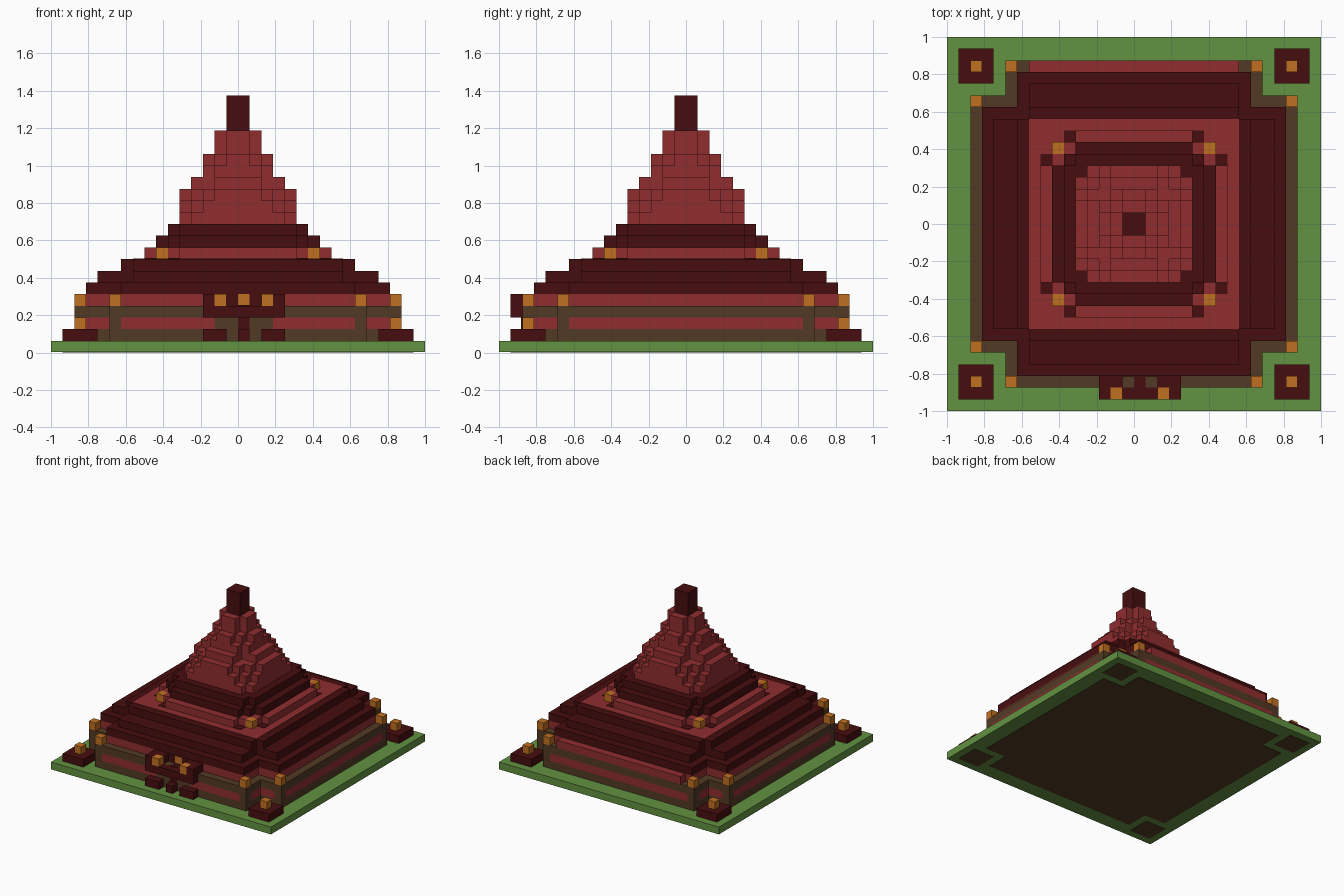
import bpy
import bmesh

U = 0.0625  # block size
if "Cube" in bpy.data.objects:
    bpy.data.objects.remove(bpy.data.objects["Cube"])


def linear(c):
    c /= 255
    return c / 12.92 if c < 0.04045 else ((c + 0.055) / 1.055) ** 2.4


def material(name, *rgb):
    m = bpy.data.materials.new(name)
    m.use_nodes = True
    col = [linear(c) for c in rgb] + [1]
    m.diffuse_color = col
    m.node_tree.nodes["Principled BSDF"].inputs["Base Color"].default_value = col
    return m


green = material("grass green", 98, 146, 65)
brown = material("timber brown", 82, 58, 36)
dark = material("dark maroon", 70, 13, 15)
red = material("brick red", 144, 45, 47)
orange = material("lantern orange", 192, 112, 33)


def finish(name, bm, mat):
    bmesh.ops.recalc_face_normals(bm, faces=bm.faces)
    me = bpy.data.meshes.new(name)
    bm.to_mesh(me)
    bm.free()
    me.materials.append(mat)
    ob = bpy.data.objects.new(name, me)
    bpy.context.collection.objects.link(ob)
    return ob


def prism(name, outline, z0, z1, mat):
    """Extrude a plan outline between two heights, all in blocks."""
    bm = bmesh.new()
    base = bm.faces.new([bm.verts.new((x * U, y * U, z0 * U)) for x, y in outline])
    top = bmesh.ops.extrude_face_region(bm, geom=[base])["geom"]
    verts = [v for v in top if isinstance(v, bmesh.types.BMVert)]
    bmesh.ops.translate(bm, verts=verts, vec=(0, 0, (z1 - z0) * U))
    return finish(name, bm, mat)


def box(name, x0, x1, y0, y1, z0, z1, mat):
    return prism(name, [(x0, y0), (x1, y0), (x1, y1), (x0, y1)], z0, z1, mat)


def tier(name, steps, z0, z1, mat):
    """Symmetric tier whose quarter plan is a staircase of corners."""
    q = [steps[0]]
    for a, b in zip(steps, steps[1:]):
        q += [(b[0], a[1]), b]
    outline = (q + [(-x, y) for x, y in reversed(q)]
               + [(-x, -y) for x, y in q] + [(x, -y) for x, y in reversed(q)])
    return prism(name, outline, z0, z1, mat)


def four(name, a, b, c, d, z0, z1, mat):
    """The same box in all four quarters."""
    for sx in (1, -1):
        for sy in (1, -1):
            side = ("front" if sy < 0 else "back") + ("_left" if sx > 0 else "_right")
            xs, ys = sorted((a * sx, b * sx)), sorted((c * sy, d * sy))
            box(f"{name}_{side}", *xs, *ys, z0, z1, mat)


def pair(a, b):
    return [(a, b), (b, a)]


# Ground with earth patches underneath
box("ground", -16, 16, -16, 16, 0.04, 1, green)
tier("earth_patch", pair(14, 11), 0, 0.05, brown)
four("earth_corner", 12, 15, 12, 15, 0, 0.05, brown)

# Corner pedestals with lanterns
four("pedestal", 12, 15, 12, 15, 1, 2, dark)
four("pedestal_lantern", 13, 14, 13, 14, 2, 3, orange)

# Walls: timber base, brick band between posts, timber ledge, upper brick
tier("wall_base", pair(14, 11), 1, 2, brown)
tier("wall_band", [(14, 10), (13, 11), (11, 13), (10, 14)], 2, 3, red)
four("side_post", 13, 14, 10, 11, 2, 3, brown)
four("end_post", 10, 11, 13, 14, 2, 3, brown)
tier("wall_ledge", pair(14, 11), 3, 4, brown)
tier("upper_wall", pair(13, 10), 4, 5, red)
box("back_parapet", -9, 9, 13, 14, 4, 5, red)
four("side_lantern", 13, 14, 10, 11, 4, 5, orange)
four("end_lantern", 10, 11, 13, 14, 4, 5, orange)

# Entrance: steps, doorway and balcony
for name, x0, x1 in (("right", -3, -1), ("middle", 0, 1), ("left", 2, 4)):
    box(f"step_{name}", x0, x1, -15, -14, 1, 2, dark)
box("door_frame", -2, 3, -14.05, -14, 2, 3, brown)
box("door", 0, 1, -14.1, -14, 2, 3, dark)
box("balcony", -3, 4, -15, -14, 3, 4, dark)
box("balcony_centre", 0, 1, -14, -13, 3.9, 4.05, dark)
box("balcony_back", -1, 2, -13.05, -13, 4, 5, dark)
box("balcony_window", 0, 1, -13.1, -13, 4, 5, orange)
for name, inner, outer, lamp in (("right", -1, -3, -2), ("left", 2, 4, 2)):
    x0, x1 = sorted((inner, outer))
    box(f"balcony_pier_{name}", x0, x1, -14, -13, 4, 5, dark)
    end = -3 if name == "right" else 3
    box(f"balcony_end_{name}", end, end + 1, -15, -14, 4, 5, dark)
    box(f"balcony_lantern_{name}", lamp, lamp + 1, -15, -14, 4, 5, orange)

# Stepped lower roof and its brick terrace
for i, (a, b) in enumerate(((13, 10), (12, 9), (10, 9))):
    tier(f"lower_roof_{i + 1}", pair(a, b), 5 + i, 6 + i, dark)
box("terrace", -9, 9, -9, 9, 8, 8.05, red)
four("terrace_inlay_side", 7, 8, 5, 6, 8, 8.1, dark)
four("terrace_inlay_end", 5, 6, 7, 8, 8, 8.1, dark)

# Upper storey and roof
tier("upper_storey", [(8, 5), (7, 6), (6, 7), (5, 8)], 8, 9, red)
four("terrace_lantern", 6, 7, 6, 7, 8, 9, orange)
tier("upper_roof_1", [(7, 5), (6, 6), (5, 7)], 9, 10, dark)
tier("upper_roof_2", pair(6, 5), 10, 11, dark)

# Tapering spire
spire = (
    (pair(5, 4), 1),
    ([(5, 3), (4, 4), (3, 5)], 1),
    ([(5, 2), (4, 3), (3, 4), (2, 5)], 1),
    (pair(4, 2), 1),
    (pair(3, 2), 1),
    ([(3, 1), (2, 2), (1, 3)], 1),
    (pair(2, 1), 2),
)
z = 11
for i, (steps, height) in enumerate(spire):
    tier(f"spire_{i + 1}", steps, z, z + height, red)
    z += height
box("finial", -1, 1, -1, 1, z, z + 3, dark)
